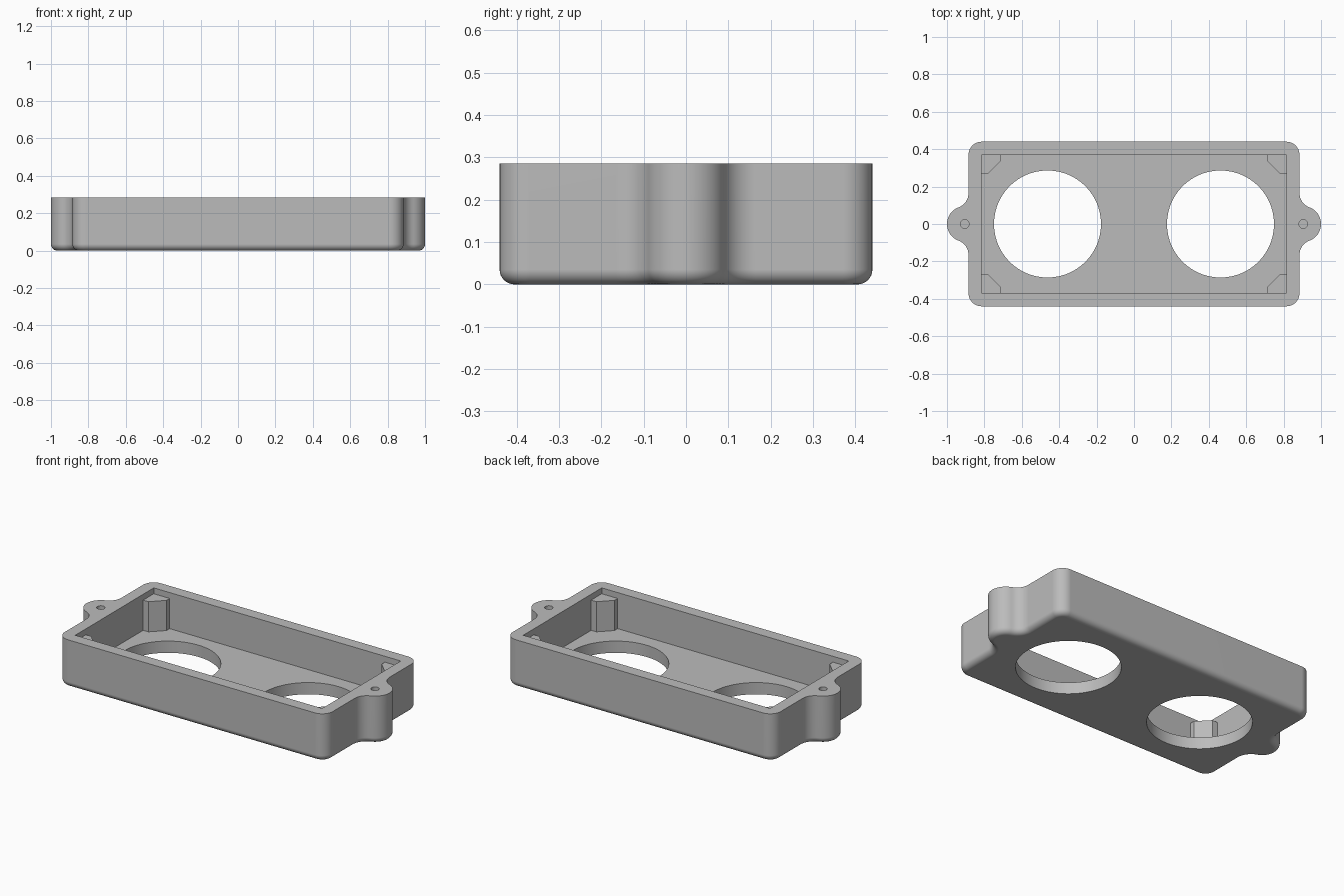
import bpy, bmesh
from math import sin, cos, pi, atan2, sqrt

cube = bpy.data.objects.get("Cube")
if cube:
    bpy.data.objects.remove(cube, do_unlink=True)

# Dimensions
HX, HY, HEIGHT = 0.885, 0.44, 0.285      # body half sizes and height
CORNER, EDGE = 0.07, 0.035               # corner and bottom edge rounding
EAR_X, EAR_R, BLEND = 0.905, 0.095, 0.08  # mounting ears
IN_X, IN_Y, FLOOR = 0.815, 0.37, 0.07    # cavity
HOLE_X, HOLE_R = 0.4625, 0.286           # large openings
POST_TOP = 0.25

grey = bpy.data.materials.new("Light grey")
grey.use_nodes = True
colour = (0.5, 0.5, 0.5, 1)
grey.diffuse_color = colour
grey.node_tree.nodes["Principled BSDF"].inputs["Base Color"].default_value = colour


def arc(cx, cy, r, a0, a1, n):
    return [(cx + r * cos(a0 + (a1 - a0) * i / n),
             cy + r * sin(a0 + (a1 - a0) * i / n)) for i in range(n + 1)]


def outline(inset):
    """Rounded rectangle with a blended ear on each end, shrunk by inset."""
    bx = HX + BLEND
    by = sqrt((EAR_R + BLEND) ** 2 - (bx - EAR_X) ** 2)
    t = atan2(by, bx - EAR_X)
    cx, cy, cr = HX - CORNER, HY - CORNER, CORNER - inset
    half = arc(cx, -cy, cr, -pi / 2, 0, 10)
    half += arc(bx, -by, BLEND + inset, pi, pi - t, 10)
    half += arc(EAR_X, 0, EAR_R - inset, -t, t, 24)[1:-1]
    half += arc(bx, by, BLEND + inset, pi + t, pi, 10)
    half += arc(cx, cy, cr, 0, pi / 2, 10)
    return half + [(-x, -y) for x, y in half]


def loft(name, rings):
    """Skin a stack of (points, z) rings and cap both ends."""
    bm = bmesh.new()
    loops = [[bm.verts.new((x, y, z)) for x, y in pts] for pts, z in rings]
    for low, high in zip(loops, loops[1:]):
        for i in range(len(low)):
            j = (i + 1) % len(low)
            bm.faces.new((low[i], low[j], high[j], high[i]))
    bm.faces.new(loops[0][::-1])
    bm.faces.new(loops[-1])
    bmesh.ops.recalc_face_normals(bm, faces=bm.faces)
    mesh = bpy.data.meshes.new(name)
    bm.to_mesh(mesh)
    bm.free()
    mesh.materials.append(grey)
    obj = bpy.data.objects.new(name, mesh)
    bpy.context.collection.objects.link(obj)
    return obj


def activate(obj):
    bpy.ops.object.select_all(action='DESELECT')
    obj.select_set(True)
    bpy.context.view_layer.objects.active = obj


def cut(obj, points, z0, z1):
    cutter = loft("cutter", [(points, z0), (points, z1)])
    cutter.hide_render = True
    mod = obj.modifiers.new("cut", 'BOOLEAN')
    mod.operation, mod.solver, mod.object = 'DIFFERENCE', 'EXACT', cutter
    activate(obj)
    bpy.ops.object.modifier_apply(modifier=mod.name)
    bpy.data.objects.remove(cutter, do_unlink=True)


def circle(cx, r, n):
    return arc(cx, 0, r, 0, 2 * pi, n)[:-1]


# Housing with rounded bottom edge
rings = []
for i in range(9):
    a = pi / 2 * (1 - i / 8)
    rings.append((outline(EDGE * (1 - cos(a))), EDGE * (1 - sin(a))))
rings.append((outline(0), HEIGHT))
housing = loft("housing", rings)

# Open cavity, round openings and blind screw holes
cut(housing, [(-IN_X, -IN_Y), (IN_X, -IN_Y), (IN_X, IN_Y), (-IN_X, IN_Y)],
    FLOOR, HEIGHT + 0.1)
for side in (-1, 1):
    cut(housing, circle(side * HOLE_X, HOLE_R, 96), -0.1, FLOOR + 0.05)
    cut(housing, circle(side * EAR_X, 0.023, 24), FLOOR, HEIGHT + 0.1)

activate(housing)
bpy.ops.object.shade_smooth_by_angle(angle=pi / 6)
normals = housing.modifiers.new("flat_face_normals", 'WEIGHTED_NORMAL')
normals.keep_sharp = True

# Chamfered corner posts, sunk slightly into the walls and floor
S = 0.01
post = [(IN_X + S, IN_Y + S), (0.71, IN_Y + S), (0.71, 0.34),
        (0.78, 0.27), (IN_X + S, 0.27)]
for sx, xname in ((-1, "right"), (1, "left")):
    for sy, yname in ((-1, "front"), (1, "back")):
        pts = [(sx * x, sy * y) for x, y in post]
        loft(f"corner_post_{yname}_{xname}",
             [(pts, FLOOR - S), (pts, POST_TOP)])
